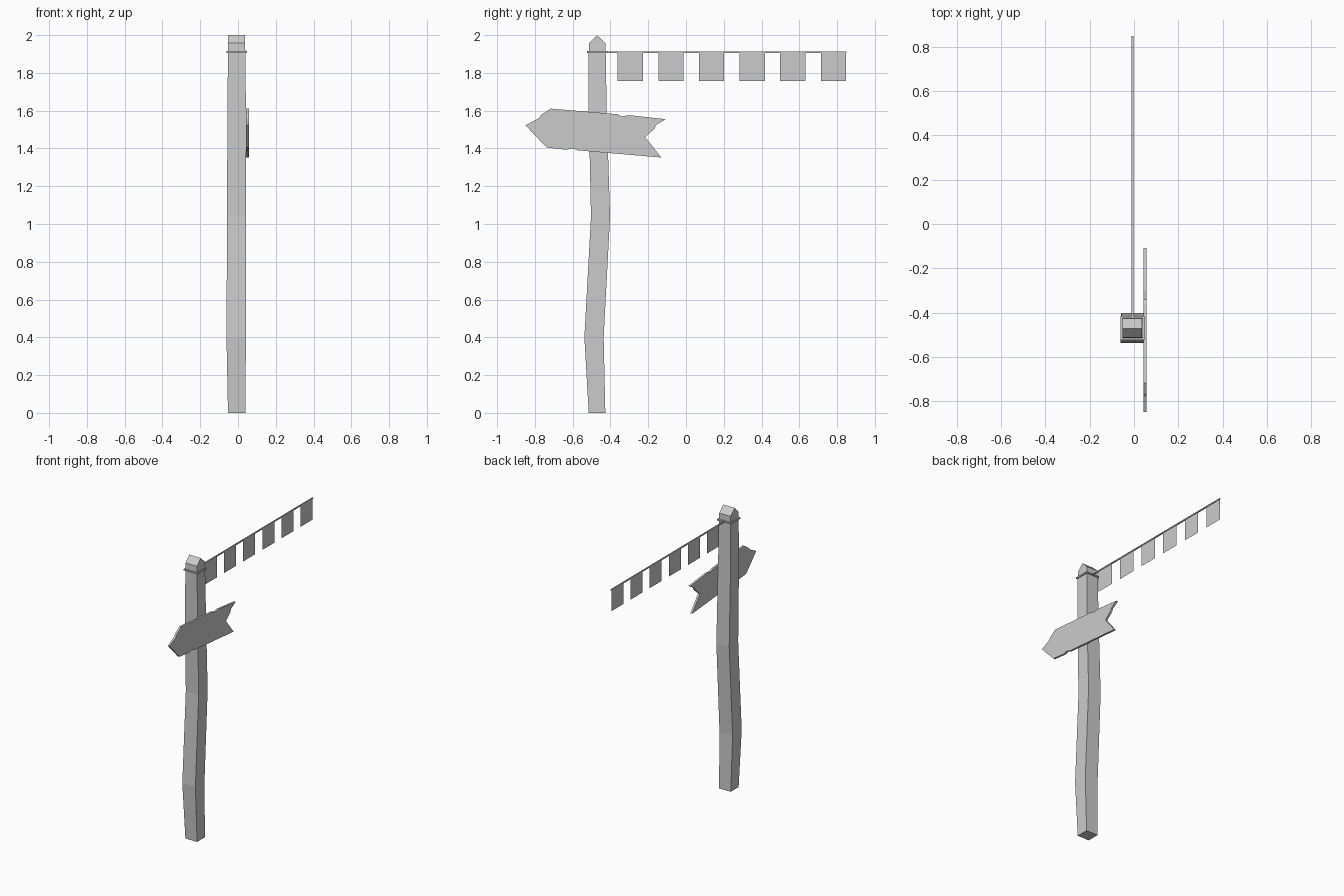
import bpy, bmesh

if "Cube" in bpy.data.objects:
    bpy.data.objects.remove(bpy.data.objects["Cube"])


def make_object(name, bm):
    bmesh.ops.recalc_face_normals(bm, faces=bm.faces)
    mesh = bpy.data.meshes.new(name)
    bm.to_mesh(mesh)
    bm.free()
    ob = bpy.data.objects.new(name, mesh)
    bpy.context.collection.objects.link(ob)
    return ob


def box(name, x0, x1, y0, y1, z0, z1):
    bm = bmesh.new()
    bmesh.ops.create_cube(bm, size=1)
    for v in bm.verts:
        v.co = (x0 + (v.co.x + .5) * (x1 - x0),
                y0 + (v.co.y + .5) * (y1 - y0),
                z0 + (v.co.z + .5) * (z1 - z0))
    return make_object(name, bm)


# Crooked square post lofted through sections, with a gabled top
sections = [  # z, x0, x1, y0, y1
    (0, -.053, .039, -.515, -.427),
    (.40, -.061, .042, -.538, -.436),
    (1.04, -.058, .043, -.503, -.402),
    (1.60, -.056, .042, -.515, -.420),
    (1.91, -.053, .039, -.515, -.425),
    (1.957, -.053, .037, -.513, -.426),
]
bm = bmesh.new()
rings = [[bm.verts.new(c) for c in ((x0, y0, z), (x1, y0, z), (x1, y1, z), (x0, y1, z))]
         for z, x0, x1, y0, y1 in sections]
bm.faces.new(rings[0])
for a, b in zip(rings, rings[1:]):
    for i in range(4):
        j = (i + 1) % 4
        bm.faces.new((a[i], a[j], b[j], b[i]))
t = rings[-1]
r0 = bm.verts.new((-.053, -.471, 2))
r1 = bm.verts.new((.037, -.471, 2))
bm.faces.new((t[0], t[1], r1, r0))
bm.faces.new((t[2], t[3], r0, r1))
bm.faces.new((t[1], t[2], r1))
bm.faces.new((t[3], t[0], r0))
make_object("post", bm)

# Weathered arrow board
outline = [(-.85, 1.523), (-.778, 1.560), (-.766, 1.578), (-.717, 1.611),
           (-.362, 1.581), (-.340, 1.570), (-.300, 1.576), (-.108, 1.555),
           (-.160, 1.523), (-.165, 1.505), (-.217, 1.461), (-.130, 1.352),
           (-.574, 1.390), (-.600, 1.401), (-.632, 1.393), (-.738, 1.405)]
bm = bmesh.new()
face = bm.faces.new([bm.verts.new((.043, y, z)) for y, z in outline])
ext = bmesh.ops.extrude_face_region(bm, geom=[face], use_keep_orig=True)
for g in ext["geom"]:
    if isinstance(g, bmesh.types.BMVert):
        g.co.x = .057
make_object("arrow_board", bm)

# Rope tied round the post: a square collar
bm = bmesh.new()
loops = []
for d, z in ((0, 1.905), (.008, 1.905), (.008, 1.915), (0, 1.915)):
    x0, x1, y0, y1 = -.053 - d, .039 + d, -.515 - d, -.424 + d
    loops.append([bm.verts.new(c) for c in ((x0, y0, z), (x1, y0, z), (x1, y1, z), (x0, y1, z))])
for k in range(4):
    a, b = loops[k], loops[(k + 1) % 4]
    for i in range(4):
        j = (i + 1) % 4
        bm.faces.new((a[i], a[j], b[j], b[i]))
make_object("rope_collar", bm)

# Stretched rope
box("rope", -.011, -.003, -.425, .85, 1.906, 1.914)

# Row of thin cloth flags
for i in range(6):
    y = -.362 + i * .2152
    bm = bmesh.new()
    bm.faces.new([bm.verts.new((-.007, a, b)) for a, b in
                  ((y, 1.757), (y + .134, 1.757), (y + .134, 1.91), (y, 1.91))])
    make_object(f"flag_{i + 1}", bm)
